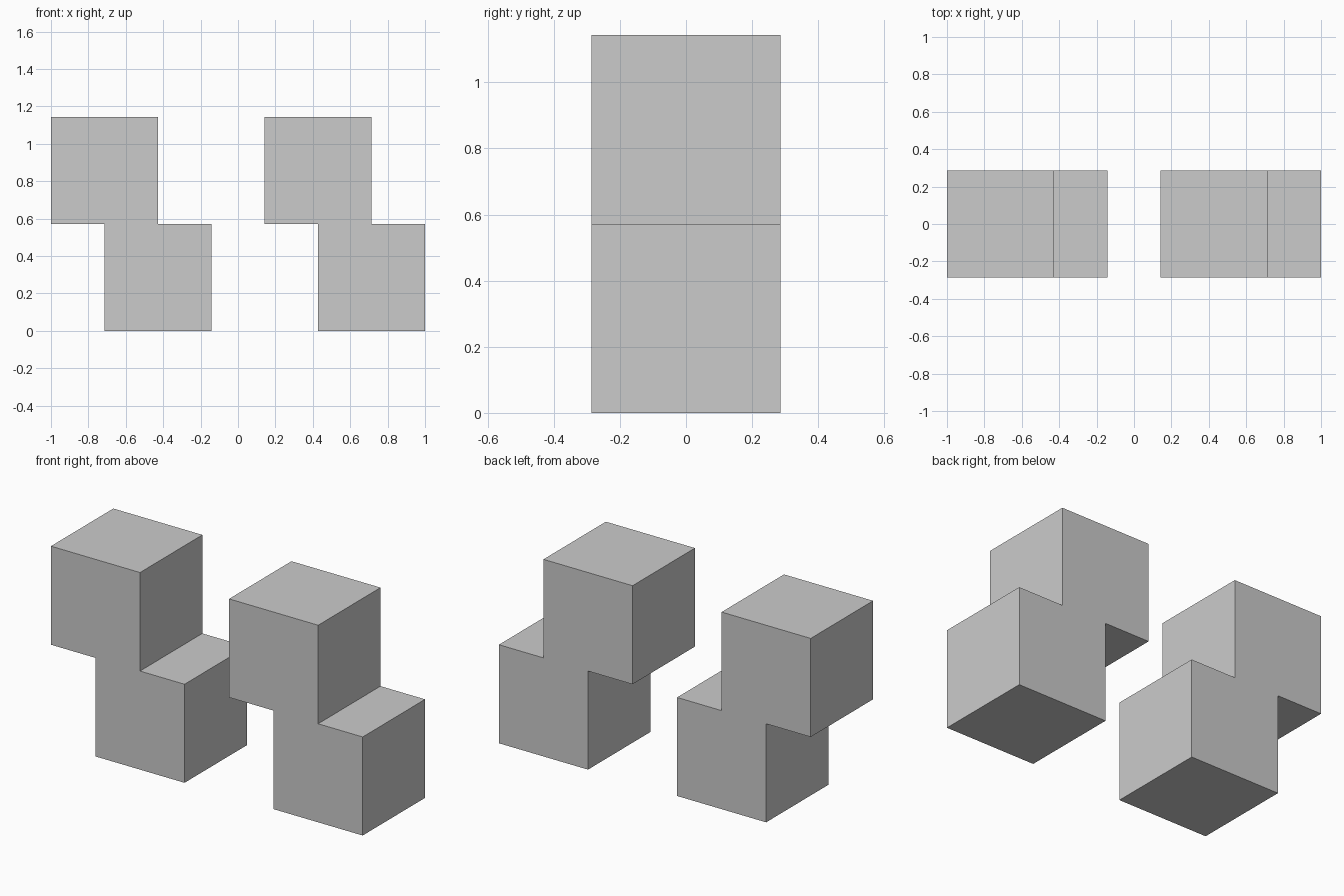
import bpy
import bmesh

if "Cube" in bpy.data.objects:
    bpy.data.objects.remove(bpy.data.objects["Cube"])

S = 4 / 7      # cube edge
H = S / 2      # sideways step between the lower and upper cube

# Stepped outline (x, z): lower cube shifted right by half a cube
PROFILE = [(H, 0), (H + S, 0), (H + S, S), (S, S),
           (S, 2 * S), (0, 2 * S), (0, S), (H, S)]


def stepped_block(name, x):
    """Extrude the stepped outline along y, starting at the given left edge."""
    bm = bmesh.new()
    face = bm.faces.new([bm.verts.new((x + px, -H, pz)) for px, pz in PROFILE])
    ext = bmesh.ops.extrude_face_region(bm, geom=[face], use_keep_orig=True)
    moved = [v for v in ext["geom"] if isinstance(v, bmesh.types.BMVert)]
    bmesh.ops.translate(bm, verts=moved, vec=(0, S, 0))
    bmesh.ops.recalc_face_normals(bm, faces=bm.faces[:])
    mesh = bpy.data.meshes.new(name)
    bm.to_mesh(mesh)
    bm.free()
    bpy.context.collection.objects.link(bpy.data.objects.new(name, mesh))


# Two identical stepped blocks side by side
stepped_block("left_stepped_block", -1)
stepped_block("right_stepped_block", 1 - S - H)
